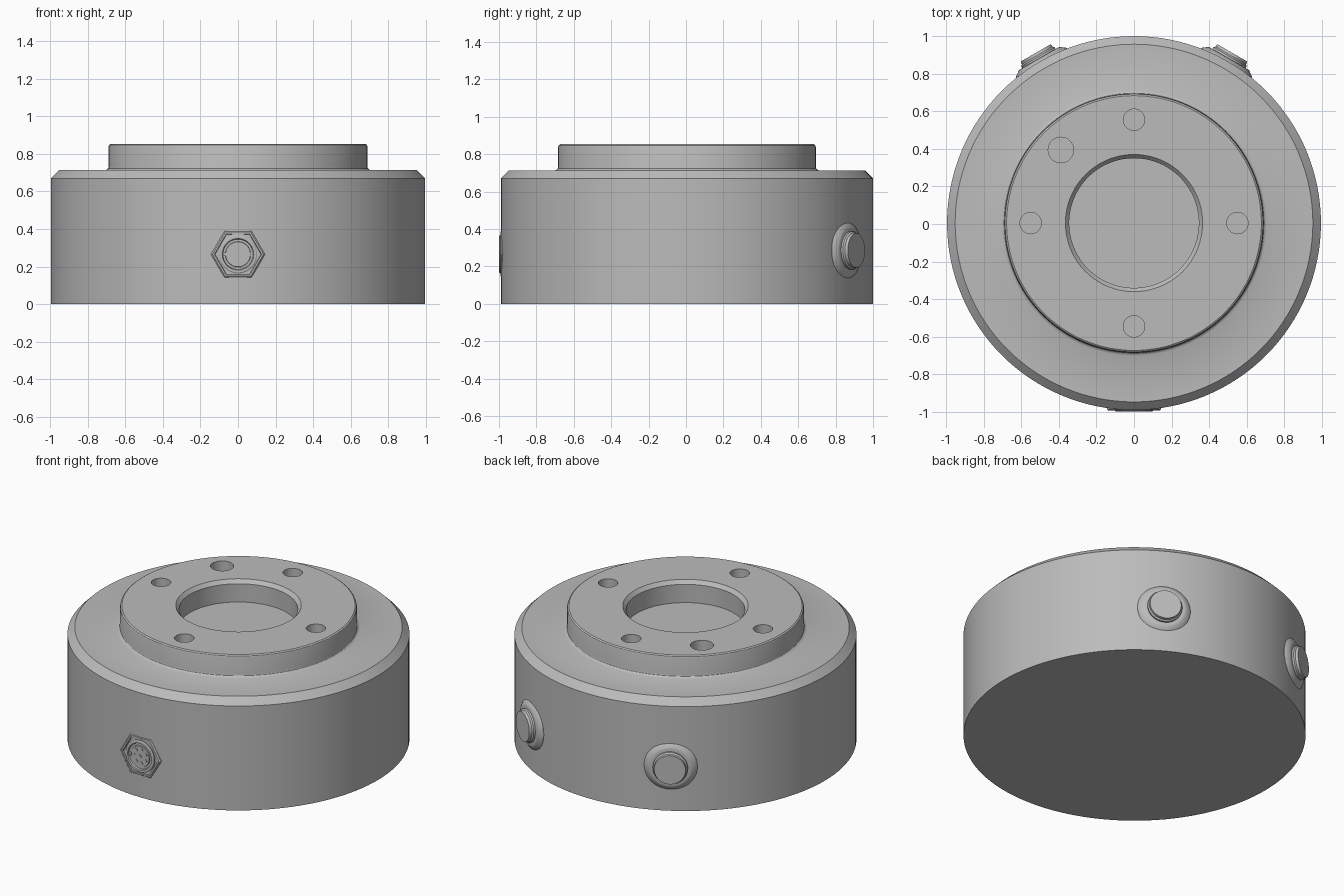
import bpy, bmesh
from math import radians, cos, sin, tau
from mathutils import Matrix, Vector

if "Cube" in bpy.data.objects:
    bpy.data.objects.remove(bpy.data.objects["Cube"])

CENTRE_Y = 0.005
GREY = (0.5, 0.5, 0.5, 1.0)
metal = bpy.data.materials.new("grey_metal")
metal.use_nodes = True
metal.diffuse_color = GREY
metal.node_tree.nodes["Principled BSDF"].inputs["Base Color"].default_value = GREY


def lathe(name, profile, steps=64, matrix=None):
    """Spin (radius, height) points around local z; profile ends lie on the axis."""
    bm = bmesh.new()
    verts = [bm.verts.new((r, 0, z)) for r, z in profile]
    edges = [bm.edges.new(pair) for pair in zip(verts, verts[1:])]
    bmesh.ops.spin(bm, geom=verts + edges, cent=(0, 0, 0), axis=(0, 0, 1),
                   angle=tau, steps=steps)
    bmesh.ops.remove_doubles(bm, verts=bm.verts, dist=0.0002)
    bmesh.ops.dissolve_degenerate(bm, edges=bm.edges, dist=0.0001)
    bmesh.ops.recalc_face_normals(bm, faces=bm.faces)
    mesh = bpy.data.meshes.new(name)
    bm.to_mesh(mesh)
    bm.free()
    mesh.materials.append(metal)
    obj = bpy.data.objects.new(name, mesh)
    bpy.context.collection.objects.link(obj)
    mesh.transform(matrix or Matrix.Translation((0, CENTRE_Y, 0)))
    return obj


def activate(obj):
    bpy.ops.object.select_all(action='DESELECT')
    obj.select_set(True)
    bpy.context.view_layer.objects.active = obj


def smooth(obj, angle=30):
    activate(obj)
    bpy.ops.object.shade_smooth_by_angle(angle=radians(angle))


def cut(target, cutter):
    activate(target)
    mod = target.modifiers.new("cut", 'BOOLEAN')
    mod.operation = 'DIFFERENCE'
    mod.solver = 'EXACT'
    mod.object = cutter
    bpy.ops.object.modifier_apply(modifier=mod.name)
    bpy.data.objects.remove(cutter)


def radial(degrees, height):
    """Local z points outward from the body; zero degrees is the front."""
    return (Matrix.Translation((0, CENTRE_Y, height))
            @ Matrix.Rotation(radians(degrees), 4, 'Z')
            @ Matrix.Rotation(radians(90), 4, 'X'))


# Round housing with chamfered shoulder, raised flange and blind bore
TOP, DECK = 0.853, 0.713
body = lathe("housing", [
    (0, 0), (0.995, 0), (0.995, 0.67), (0.952, DECK),
    (0.706, DECK), (0.697, 0.717), (0.691, 0.723), (0.689, 0.732),
    (0.689, 0.838), (0.686, 0.847), (0.678, TOP),
    (0.365, TOP), (0.345, 0.83), (0.345, DECK), (0, DECK)], steps=128)

# Four bolt holes and one larger dowel hole in the flange
for degrees, radius in ((0, 0.057), (90, 0.057), (180, 0.057), (270, 0.057), (135, 0.068)):
    a = radians(degrees)
    place = Matrix.Translation((0.55 * cos(a), 0.55 * sin(a) + CENTRE_Y, 0))
    cut(body, lathe("hole_cutter", [(0, DECK + 0.02), (radius, DECK + 0.02),
                                    (radius, 0.9), (0, 0.9)], 40, place))
smooth(body)

# Hexagonal socket frame with a shallow pocket
front = radial(0, 0.265)
smooth(lathe("socket_hex_frame", [
    (0, 0.94), (0.144, 0.94), (0.144, 0.991), (0.136, 0.998),
    (0.126, 0.998), (0.122, 0.992), (0, 0.992)], 6, front), 20)

# Round socket collar and recessed insert
smooth(lathe("socket_collar", [
    (0, 0.96), (0.102, 0.96), (0.102, 1.0), (0.096, 1.004),
    (0.084, 1.004), (0.08, 0.994), (0.068, 0.994), (0.066, 1.0), (0, 1.0)], 48, front))

# Contact pins: one central, seven around it, plus a key
for i in range(8):
    a = tau * i / 7 + tau / 14
    r = 0.044 if i < 7 else 0
    place = front @ Matrix.Translation((r * cos(a), r * sin(a), 0))
    smooth(lathe("contact_pin", [(0, 0.99), (0.011, 0.99), (0.011, 1.003),
                                 (0, 1.003)], 16, place))
key_place = front @ Matrix.Translation((-0.07, 0, 0)) @ Matrix.Rotation(radians(45), 4, 'Z')
smooth(lathe("socket_key", [(0, 0.99), (0.014, 0.99), (0.014, 1.002),
                            (0, 1.002)], 4, key_place), 20)

# Two rear plugs, each a tapered washer and a raised cap
for side, degrees in (("left", 150), ("right", 210)):
    place = radial(degrees, 0.285)
    smooth(lathe(side + "_plug_washer", [
        (0, 0.95), (0.156, 0.95), (0.156, 0.985), (0.152, 0.991),
        (0.126, 1.009), (0.118, 1.011), (0, 1.011)], 64, place))
    smooth(lathe(side + "_plug_cap", [
        (0, 0.98), (0.102, 0.98), (0.102, 1.022), (0.094, 1.03),
        (0.092, 1.046), (0, 1.046)], 64, place))
